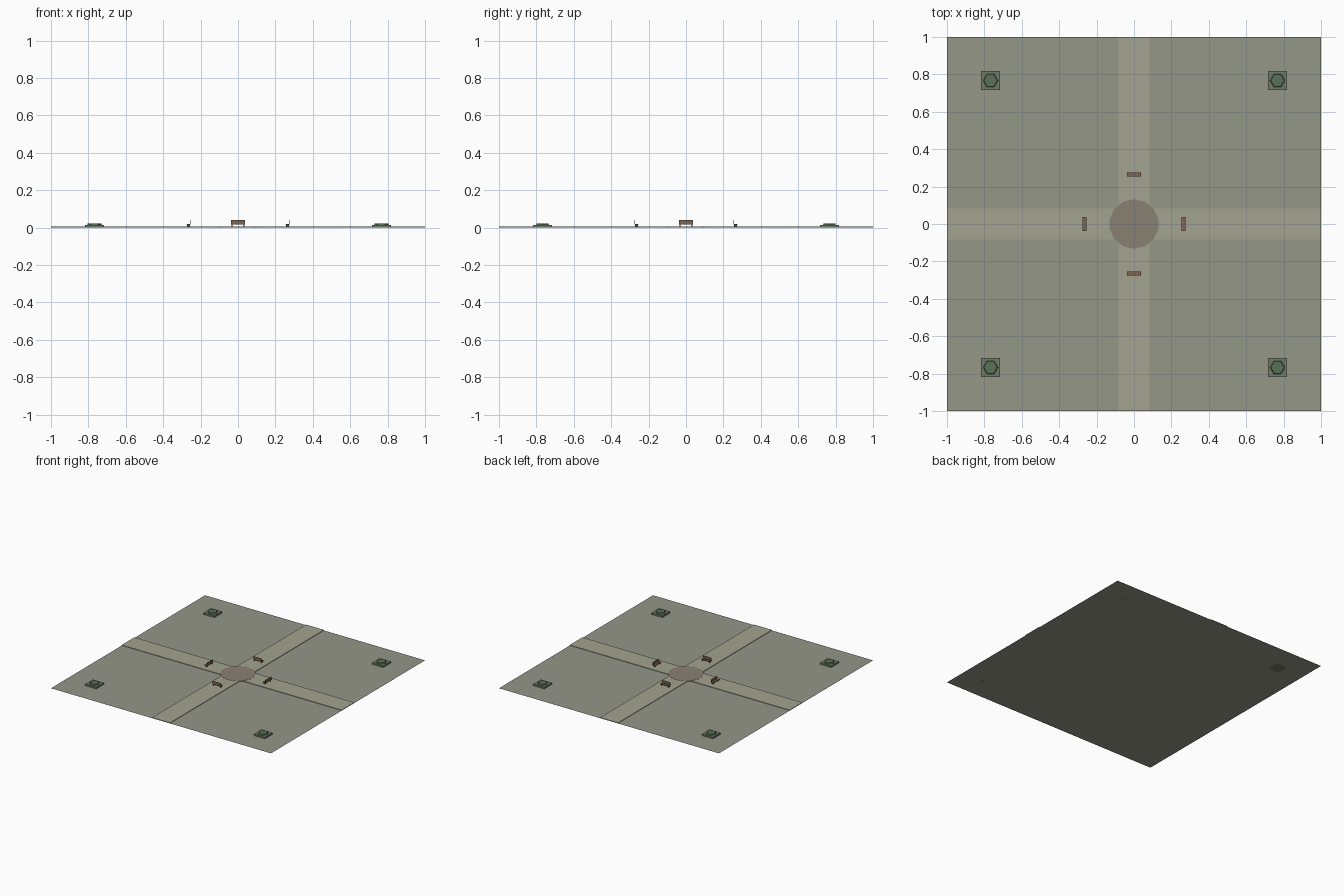
import bpy, math
from mathutils import Matrix, Vector

if "Cube" in bpy.data.objects:
    bpy.data.objects.remove(bpy.data.objects["Cube"])


def material(name, r, g, b):
    m = bpy.data.materials.new(name)
    m.diffuse_color = (r, g, b, 1)
    m.use_nodes = True
    m.node_tree.nodes["Principled BSDF"].inputs["Base Color"].default_value = m.diffuse_color
    return m


STONE = material("paving", 0.30, 0.31, 0.25)
PATH = material("path", 0.37, 0.37, 0.28)
DISC = material("plaza", 0.25, 0.22, 0.17)
BOX = material("planter", 0.16, 0.20, 0.13)
SHRUB = material("shrub", 0.10, 0.16, 0.10)
WOOD = material("wood", 0.21, 0.13, 0.08)
METAL = material("leg_metal", 0.07, 0.07, 0.07)


def finish(name, mat, rot=0.0):
    o = bpy.context.object
    o.name = name
    o.rotation_euler.z = rot
    o.data.materials.append(mat)
    return o


def box(name, mat, loc, size, rot=0.0):
    bpy.ops.mesh.primitive_cube_add(size=1, location=loc)
    o = finish(name, mat, rot)
    o.scale = size
    return o


def prism(name, mat, loc, sides, r1, r2, height, rot=0.0):
    bpy.ops.mesh.primitive_cone_add(vertices=sides, radius1=r1, radius2=r2,
                                    depth=height, location=loc)
    return finish(name, mat, rot)


# Ground sheet
bpy.ops.mesh.primitive_plane_add(size=2)
finish("ground", STONE)

# Crossing paths and central disc
box("path_x", PATH, (0, 0, 0.003), (2, 0.164, 0.004))
box("path_y", PATH, (0, 0, 0.003), (0.164, 2, 0.004))
prism("plaza_disc", DISC, (0, 0, 0.004), 14, 0.133, 0.133, 0.005)

# Corner planters with low hexagonal shrubs
for sx in (-1, 1):
    for sy in (-1, 1):
        x, y = sx * 0.767, sy * 0.767
        box("planter", BOX, (x, y, 0.0065), (0.1, 0.1, 0.013))
        prism("shrub", SHRUB, (x, y, 0.017), 6, 0.04, 0.036, 0.01, math.pi / 6)


# Benches: the pair on each axis faces the same way
def bench(x, y, rot):
    turn = Matrix.Rotation(rot, 3, 'Z')

    def part(name, mat, loc, size):
        box(name, mat, Vector((x, y, 0)) + turn @ Vector(loc), size, rot)

    part("bench_seat", WOOD, (0, 0, 0.0175), (0.074, 0.023, 0.005))
    part("bench_back", WOOD, (0, -0.0095, 0.0295), (0.074, 0.004, 0.021))
    for s in (-1, 1):
        part("bench_leg", METAL, (s * 0.031, 0, 0.0075), (0.005, 0.018, 0.015))


for s in (-1, 1):
    bench(0, s * 0.265, 0)
    bench(s * 0.265, 0, math.pi / 2)
